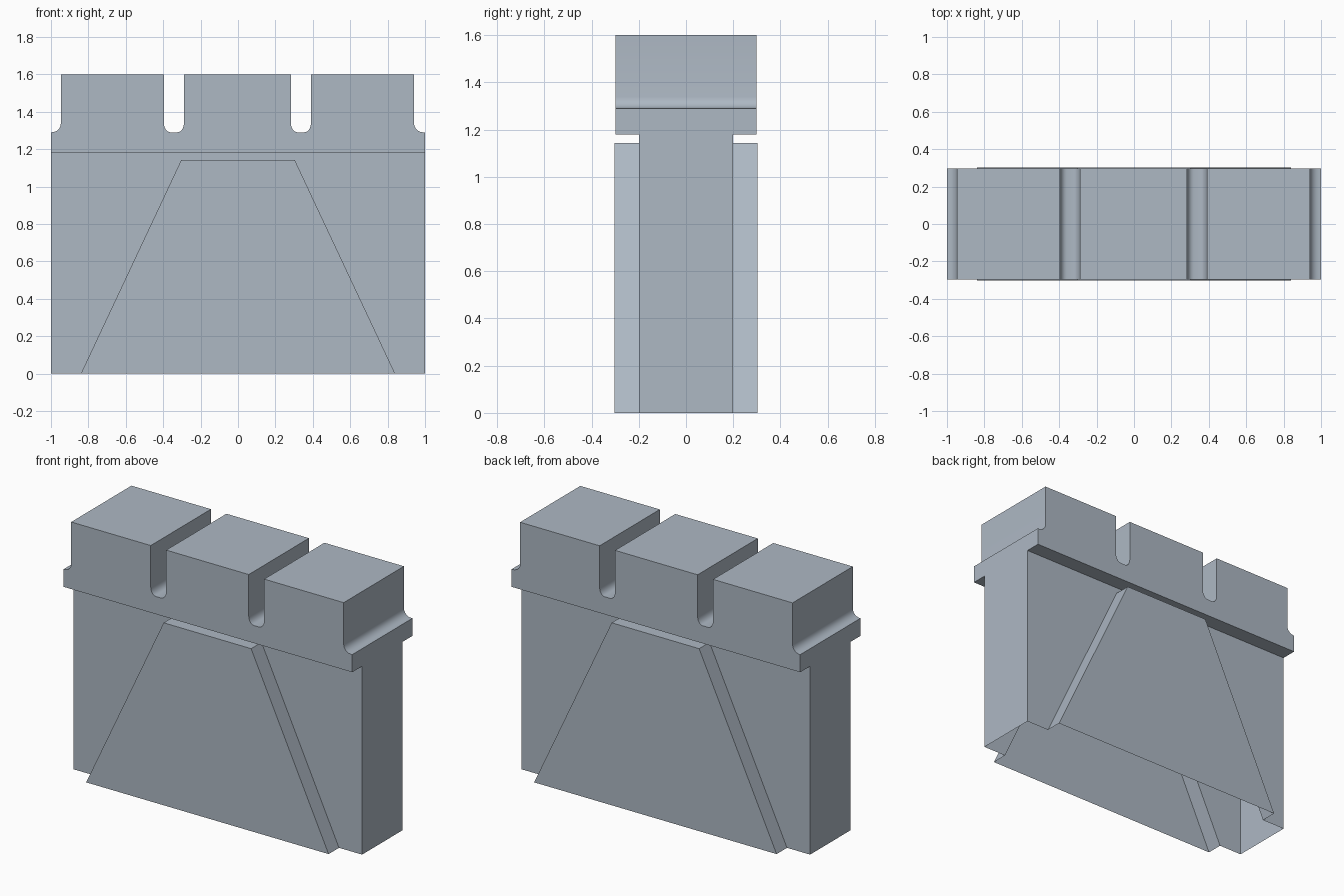
import bpy, bmesh, math

if "Cube" in bpy.data.objects:
    bpy.data.objects.remove(bpy.data.objects["Cube"])

stone = bpy.data.materials.new("blue_grey_stone")
stone.diffuse_color = (0.42, 0.48, 0.55, 1)
stone.use_nodes = True
stone.node_tree.nodes["Principled BSDF"].inputs["Base Color"].default_value = stone.diffuse_color

W, WALL_Y, TOP_Y, PANEL_Y = 1.0, 0.2, 0.298, 0.303   # half width and half depths
LEDGE_Z, FLOOR_Z, TOP_Z = 1.18, 1.29, 1.6


def finish(name, bm):
    """Turn a bmesh into a named stone object."""
    me = bpy.data.meshes.new(name)
    bm.to_mesh(me)
    bm.free()
    me.materials.append(stone)
    ob = bpy.data.objects.new(name, me)
    bpy.context.collection.objects.link(ob)
    return ob


def cap(bm, pts, y):
    """Flat face in the xz plane, facing -y when y < 0 and +y otherwise."""
    f = bm.faces.new([bm.verts.new((x, y, z)) for x, z in pts])
    f.normal_update()
    if f.normal.y * y < 0:
        f.normal_flip()


def strip(bm, pts, y0, y1):
    """Band swept along y under an open chain of xz points (left to right = upward)."""
    a = [bm.verts.new((x, y0, z)) for x, z in pts]
    b = [bm.verts.new((x, y1, z)) for x, z in pts]
    for i in range(len(pts) - 1):
        bm.faces.new((a[i], a[i + 1], b[i + 1], b[i]))


def fillet(cx, rx, start, n=5, rz=0.048):
    """Quarter ellipse standing on the notch floor."""
    return [(cx + rx * math.cos(math.radians(start + 90 * i / n)),
             FLOOR_Z + rz + rz * math.sin(math.radians(start + 90 * i / n)))
            for i in range(n + 1)]


# Hollow wall with trapezoid openings behind the raised panels
trapezoid = [(-0.84, 0), (-0.303, 1.143), (0.303, 1.143), (0.84, 0)]
bm = bmesh.new()
outline = [(-W, 0)] + trapezoid + [(W, 0), (W, LEDGE_Z), (-W, LEDGE_Z)]
for s in (-1, 1):
    cap(bm, outline, s * WALL_Y)
strip(bm, [(-W, 0), (-W, LEDGE_Z)], -WALL_Y, WALL_Y)
strip(bm, [(W, LEDGE_Z), (W, 0)], -WALL_Y, WALL_Y)
bmesh.ops.remove_doubles(bm, verts=bm.verts, dist=1e-5)
finish("wall_body", bm)

# Raised trapezoid panels, open underneath, front and back
for name, s in (("front_buttress", -1), ("back_buttress", 1)):
    bm = bmesh.new()
    cap(bm, trapezoid, s * PANEL_Y)
    strip(bm, trapezoid, *sorted((s * WALL_Y, s * PANEL_Y)))
    bmesh.ops.remove_doubles(bm, verts=bm.verts, dist=1e-5)
    finish(name, bm)

# Battlement: three merlons with rounded notch floors
D = -0.003                                   # slight offset of the merlons
L, NL, NR = 0.944, 0.393, 0.286              # merlon edges
RX, RE = 0.036, 0.05
top = [(-W, LEDGE_Z), (-W, FLOOR_Z)]
top += fillet(-L + D - RE, RE, 270) + [(-L + D, TOP_Z)]
for left, right in ((-NL + D, -NR + D), (NR + D, NL + D)):
    top += [(left, TOP_Z)] + fillet(left + RX, RX, 180)
    top += fillet(right - RX, RX, 270) + [(right, TOP_Z)]
top += [(L + D, TOP_Z)] + fillet(L + D + RE, RE, 180)
top += [(W, FLOOR_Z), (W, LEDGE_Z)]

bm = bmesh.new()
for s in (-1, 1):
    cap(bm, top, s * TOP_Y)
    # overhang underside
    strip(bm, [(W, LEDGE_Z), (-W, LEDGE_Z)], *sorted((s * WALL_Y, s * TOP_Y)))
strip(bm, top, -TOP_Y, TOP_Y)
bmesh.ops.remove_doubles(bm, verts=bm.verts, dist=1e-5)
ob = finish("battlement", bm)
bpy.context.view_layer.objects.active = ob
ob.select_set(True)
bpy.ops.object.shade_smooth_by_angle(angle=math.radians(30))
